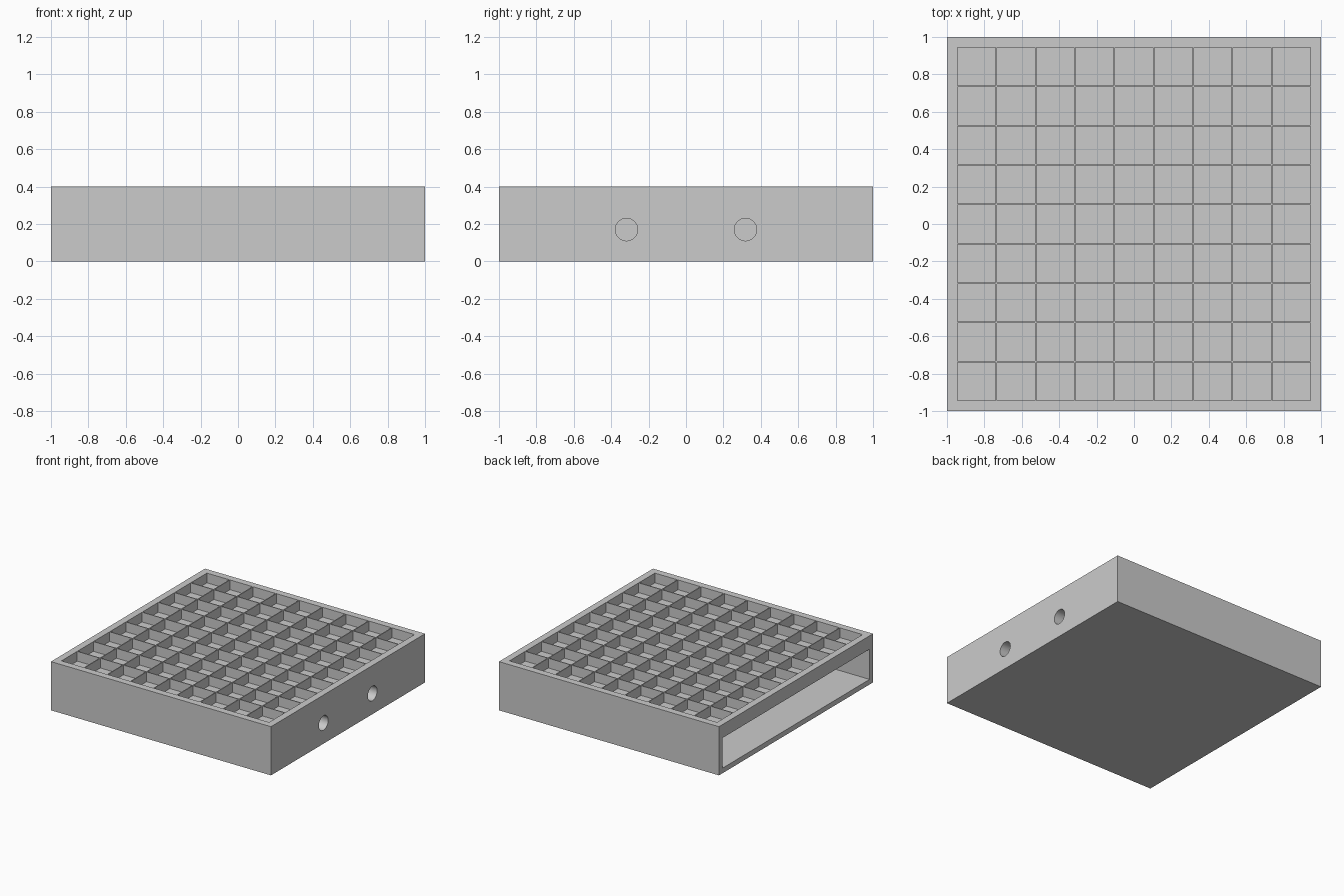
import bpy
import bmesh
from mathutils import Matrix, Vector

cube = bpy.data.objects.get("Cube")
if cube:
    bpy.data.objects.remove(cube, do_unlink=True)

HEIGHT = 0.4
CELLS = 9
PITCH = 2 / 9.5
CELL = 0.203
CELL_DEPTH = 0.08

grey = bpy.data.materials.new("light_grey")
grey.use_nodes = True
colour = (0.6, 0.6, 0.6, 1)
grey.diffuse_color = colour
grey.node_tree.nodes["Principled BSDF"].inputs["Base Color"].default_value = colour


def add_box(bm, low, high):
    """Add a box spanning two opposite corners."""
    low, high = Vector(low), Vector(high)
    matrix = Matrix.Translation((low + high) / 2) @ Matrix.Diagonal((*(high - low), 1))
    bmesh.ops.create_cube(bm, size=1, matrix=matrix)


def make_object(name, bm):
    mesh = bpy.data.meshes.new(name)
    bm.to_mesh(mesh)
    bm.free()
    mesh.materials.append(grey)
    obj = bpy.data.objects.new(name, mesh)
    bpy.context.collection.objects.link(obj)
    return obj


def cut(obj, bm):
    """Subtract the cutter mesh and discard it."""
    cutter = make_object("cutter", bm)
    cutter.hide_render = True
    mod = obj.modifiers.new("cut", "BOOLEAN")
    mod.operation = "DIFFERENCE"
    mod.solver = "EXACT"
    mod.object = cutter
    bpy.ops.object.modifier_apply(modifier=mod.name)
    bpy.data.objects.remove(cutter, do_unlink=True)


# Solid tray block
bm = bmesh.new()
add_box(bm, (-1, -1, 0), (1, 1, HEIGHT))
tray = make_object("grid_tray", bm)
bpy.context.view_layer.objects.active = tray
tray.select_set(True)

# Square cells sunk into the top, leaving thin dividers
bm = bmesh.new()
centres = [(i - (CELLS - 1) / 2) * PITCH for i in range(CELLS)]
for x in centres:
    for y in centres:
        add_box(bm, (x - CELL / 2, y - CELL / 2, HEIGHT - CELL_DEPTH),
                (x + CELL / 2, y + CELL / 2, HEIGHT + 0.1))
cut(tray, bm)

# Wide drawer slot, open on one side
bm = bmesh.new()
add_box(bm, (-1.1, -0.955, 0.042), (0.8, 0.955, 0.29))
cut(tray, bm)

# Pair of round holes on the opposite side
bm = bmesh.new()
for y in (-0.318, 0.318):
    matrix = Matrix.Translation((0.95, y, 0.17)) @ Matrix.Rotation(1.5707963, 4, "Y")
    bmesh.ops.create_cone(bm, cap_ends=True, segments=32, radius1=0.06,
                          radius2=0.06, depth=0.26, matrix=matrix)
cut(tray, bm)

bpy.ops.object.shade_smooth_by_angle()
